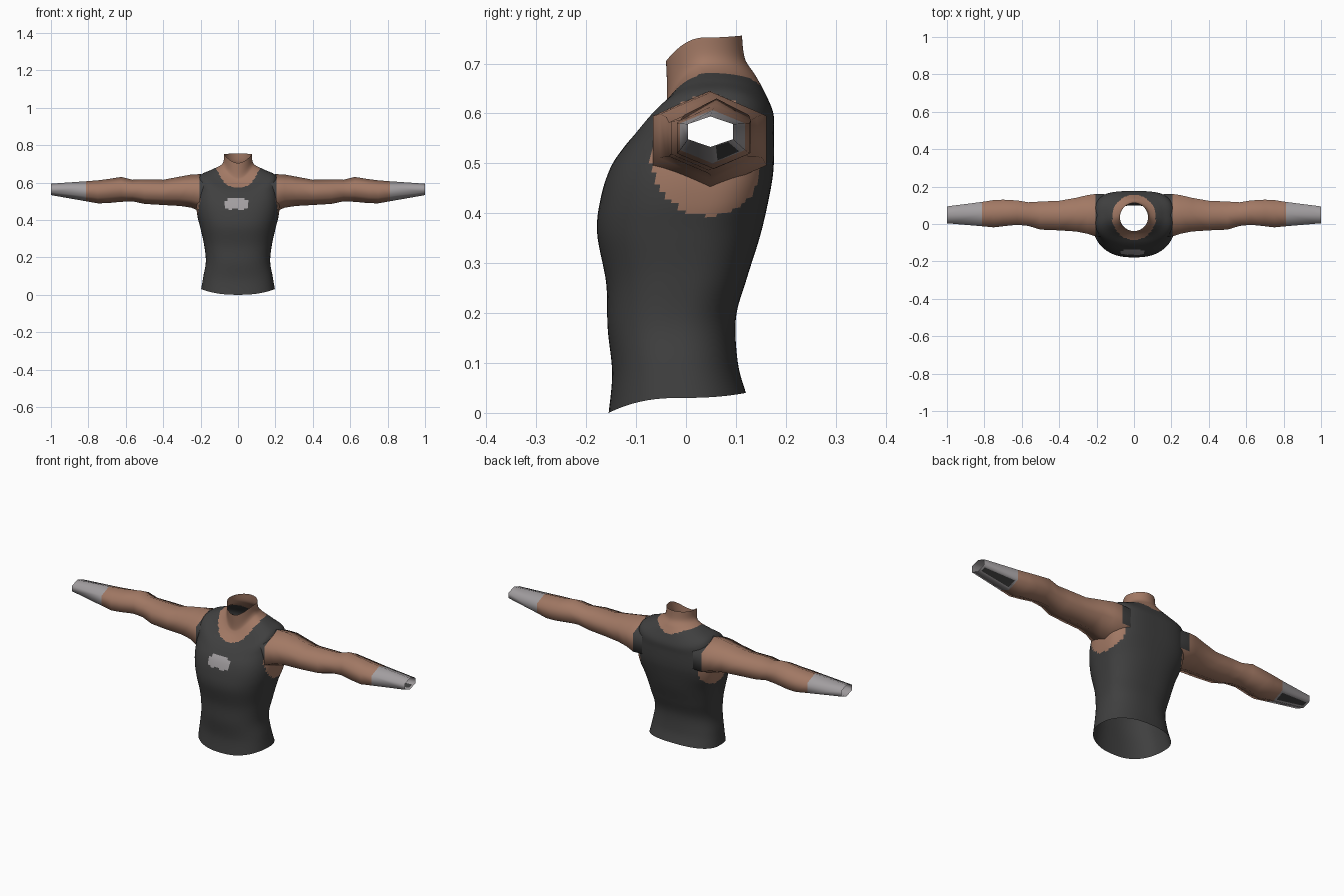
import bpy, bmesh, math

if "Cube" in bpy.data.objects:
    bpy.data.objects.remove(bpy.data.objects["Cube"])


def material(name, rgb):
    m = bpy.data.materials.new(name)
    m.diffuse_color = (*rgb, 1)
    m.use_nodes = True
    m.node_tree.nodes["Principled BSDF"].inputs["Base Color"].default_value = m.diffuse_color
    return m


SKIN, SHIRT, WRAP = 0, 1, 2
MATS = [material("skin brown", (0.36, 0.19, 0.128)),
        material("charcoal cloth", (0.05, 0.05, 0.05)),
        material("pale grey cloth", (0.36, 0.34, 0.35))]


def loft(rings):
    """Open tube through a list of closed point rings."""
    bm = bmesh.new()
    rows = [[bm.verts.new(p) for p in ring] for ring in rings]
    n = len(rows[0])
    for a, b in zip(rows, rows[1:]):
        for i in range(n):
            j = (i + 1) % n
            bm.faces.new((a[i], a[j], b[j], b[i]))
    bm.normal_update()
    return bm


def finish(bm, name):
    for f in bm.faces:
        f.smooth = True
    me = bpy.data.meshes.new(name)
    bm.to_mesh(me)
    bm.free()
    for m in MATS:
        me.materials.append(m)
    ob = bpy.data.objects.new(name, me)
    bpy.context.collection.objects.link(ob)
    return ob


def catmull(a, b, c, d, t):
    return [0.5 * (2 * q + (r - p) * t + (2 * p - 5 * q + 4 * r - s) * t * t
                   + (3 * q - p - 3 * r + s) * t ** 3)
            for p, q, r, s in zip(a, b, c, d)]


# Torso sections: front y, front z, half width, side y, side z, back y, back z, squareness
SECTIONS = [
    (-.155, .000, .197, -.01, .030, .120, .040, 2.4),
    (-.148, .080, .185, -.02, .100, .104, .100, 2.4),
    (-.157, .170, .172, -.02, .180, .100, .190, 2.4),
    (-.160, .260, .182, .00, .270, .122, .270, 2.5),
    (-.178, .360, .202, .01, .360, .150, .360, 2.5),
    (-.171, .430, .217, .03, .420, .170, .450, 2.7),
    (-.152, .490, .222, .04, .480, .176, .500, 2.9),
    (-.126, .530, .216, .05, .560, .176, .560, 3.0),
    (-.100, .560, .204, .05, .635, .175, .600, 2.9),
    (-.070, .585, .150, .05, .665, .158, .642, 2.5),
    (-.046, .610, .097, .045, .690, .138, .678, 2.1),
    (-.038, .635, .078, .04, .712, .118, .710, 2.0),
    (-.040, .705, .075, .035, .752, .112, .756, 2.0),
]


def torso_ring(s, count=96):
    yf, zf, w, ys, zs, yb, zb, n = s
    pts = []
    for i in range(count):
        a = 2 * math.pi * i / count
        c, q = math.cos(a), math.sin(a)
        x = w * math.copysign(abs(c) ** (2 / n), c)
        k = abs(q) ** (2 / n)
        y_end, z_end = (yb, zb) if q > 0 else (yf, zf)
        pts.append((x, ys + (y_end - ys) * k, zs + (z_end - zs) * q * q))
    return pts


STEPS = 8
last = len(SECTIONS) - 1
rings = []
for i in range(last):
    quad = [SECTIONS[min(max(i + k, 0), last)] for k in (-1, 0, 1, 2)]
    rings += [torso_ring(catmull(*quad, t / STEPS)) for t in range(STEPS)]
rings.append(torso_ring(SECTIONS[-1]))
bm = loft(rings)


def inside(u, v, cu, cv, ru, rv):
    return ((u - cu) / ru) ** 2 + ((v - cv) / rv) ** 2 < 1


# Shirt, scooped neckline, armholes and chest patch
holes = []
for f in bm.faces:
    x, y, z = f.calc_center_median()
    f.material_index = SHIRT
    if z > .55 and inside(x, y, 0, .035, .116, .121):
        f.material_index = SKIN
    elif z > .70:
        f.material_index = SKIN
    elif abs(x) > .175 and inside(y, z, .045, .515, .115, .12):
        f.material_index = SKIN
    elif y < -.08 and abs(x + .008) < .058 and .455 < z < .517:
        rounded = ((x + .008) / .058) ** 4 + ((z - .486) / .031) ** 4 < 1
        if rounded and not inside(x, z, -.008, .452, .025, .012):
            f.material_index = WRAP
    if abs(x) > .12 and inside(y, z, .05, .55, .08, .07):
        holes.append(f)
bmesh.ops.delete(bm, geom=holes, context='FACES')
finish(bm, "torso")

# Arm sections: x, front y, back y, bottom z, top z
ARM = [
    (.130, -.065, .158, .450, .640),
    (.205, -.066, .161, .446, .645),
    (.250, -.052, .154, .466, .643),
    (.310, -.040, .140, .475, .632),
    (.400, -.034, .124, .480, .615),
    (.500, -.030, .120, .486, .617),
    (.565, -.010, .116, .500, .615),
    (.625, -.004, .126, .497, .630),
    (.700, -.012, .130, .490, .618),
    (.750, -.018, .128, .489, .612),
    (.812, -.012, .118, .500, .607),
    (1.00, .004, .094, .533, .594),
]


def arm_ring(x, yf, yb, zb, zt):
    ym, zm, h = (yf + yb) / 2, (zb + zt) / 2, (zt - zb) / 4
    return [(x, ym, zt), (x, yf, zm + h), (x, yf, zm - h),
            (x, ym, zb), (x, yb, zm - h), (x, yb, zm + h)]


bm = loft([arm_ring(*a) for a in ARM])
bmesh.ops.recalc_face_normals(bm, faces=bm.faces)
if sum(f.normal.z * (f.calc_center_median().z - .555) for f in bm.faces) < 0:
    bmesh.ops.reverse_faces(bm, faces=bm.faces)
stripe = []
for f in bm.faces:
    x, y, z = f.calc_center_median()
    if x > .82:
        f.material_index = WRAP
        if z < .54 and y > .05:
            stripe.append(f)
    elif x < .2 and f.normal.z > -.3:
        f.material_index = SHIRT
# Dark seam on the underside of the wrist wrap
bmesh.ops.inset_individual(bm, faces=stripe, thickness=.016)
for f in stripe:
    f.material_index = SHIRT
arms = finish(bm, "arms")
arms.modifiers.new("mirror", 'MIRROR').use_mirror_merge = False
